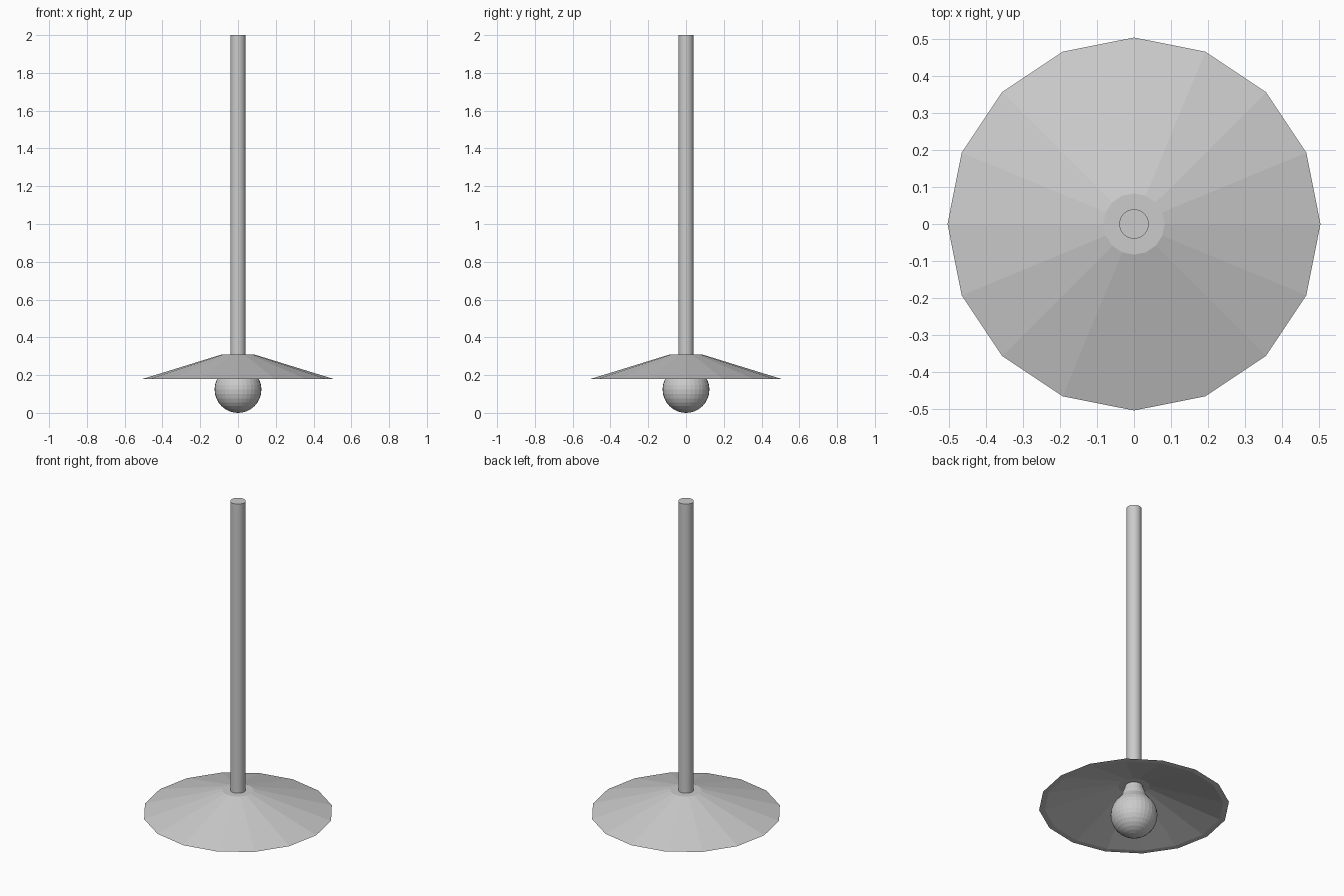
import bpy, bmesh, math

if "Cube" in bpy.data.objects:
    bpy.data.objects.remove(bpy.data.objects["Cube"])


def lathe(name, profile, sides):
    """Revolve an (r, z) profile around the z axis; r = 0 makes a pole."""
    bm = bmesh.new()
    rings = []
    for r, z in profile:
        if r == 0:
            rings.append([bm.verts.new((0, 0, z))] * sides)
        else:
            rings.append([bm.verts.new((r * math.cos(a), r * math.sin(a), z))
                          for a in (2 * math.pi * i / sides for i in range(sides))])
    for low, high in zip(rings, rings[1:]):
        for i in range(sides):
            j = (i + 1) % sides
            quad = list(dict.fromkeys((low[i], low[j], high[j], high[i])))
            bm.faces.new(quad)
    bmesh.ops.recalc_face_normals(bm, faces=bm.faces)
    mesh = bpy.data.meshes.new(name)
    bm.to_mesh(mesh)
    bm.free()
    obj = bpy.data.objects.new(name, mesh)
    bpy.context.collection.objects.link(obj)
    return obj


# Hanging rod
bpy.ops.mesh.primitive_cylinder_add(vertices=32, radius=0.04, depth=1.69,
                                    location=(0, 0, 1.155))
rod = bpy.context.object
rod.name = "hanging_rod"
bpy.ops.object.shade_smooth_by_angle(angle=math.radians(30))

# Faceted thin-walled shade with a closed flat top
lathe("lamp_shade", [(0, 0.30), (0.083, 0.30), (0.475, 0.18),
                     (0.505, 0.18), (0.083, 0.31), (0, 0.31)], 16)

# Round bulb tapering into a neck under the shade
R = 0.124
globe = [(0 if k == 0 else R * math.sin(math.radians(k * 11.25)),
          R - R * math.cos(math.radians(k * 11.25))) for k in range(13)]
lathe("light_bulb", globe + [(0.068, 0.236), (0.06, 0.26), (0.05, 0.285),
                             (0.046, 0.302), (0, 0.302)], 32)
